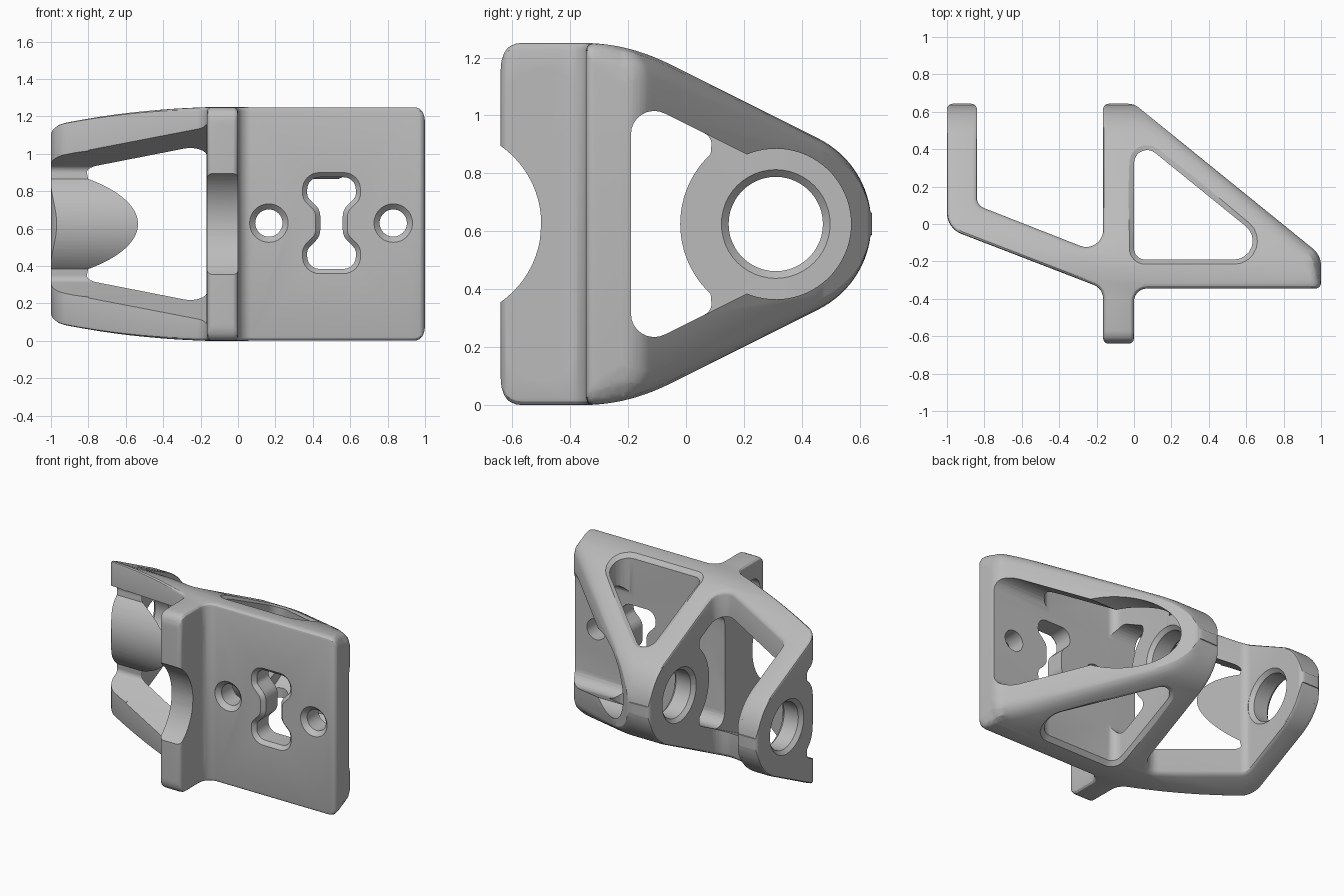
import bpy, bmesh, math
from mathutils import Vector

if "Cube" in bpy.data.objects:
    bpy.data.objects.remove(bpy.data.objects["Cube"], do_unlink=True)

HALF = 0.625          # half of the full height
EYE_Y, EYE_R = 0.31, 0.33   # centre and outer radius of the rounded end

grey = bpy.data.materials.new("satin grey")
grey.use_nodes = True
grey.diffuse_color = (0.5, 0.5, 0.5, 1)
grey.node_tree.nodes["Principled BSDF"].inputs["Base Color"].default_value = (0.5, 0.5, 0.5, 1)


def rounded(corners, bevel=0.025, steps=8):
    """Fillet (u, v, radius[, bevel]) corners; returns (point, bevel) pairs."""
    out = []
    for i, c in enumerate(corners):
        p, r = Vector(c[:2]), c[2]
        b = c[3] if len(c) > 3 else bevel
        if r == 0:
            out.append((p, b))
            continue
        d1 = (Vector(corners[i - 1][:2]) - p).normalized()
        d2 = (Vector(corners[(i + 1) % len(corners)][:2]) - p).normalized()
        half = d1.angle(d2) / 2
        mid = p + (d1 + d2).normalized() * r / math.sin(half)
        s, e = (p + d * r / math.tan(half) - mid for d in (d1, d2))
        a0 = math.atan2(s.y, s.x)
        turn = (math.atan2(e.y, e.x) - a0 + math.pi) % (2 * math.pi) - math.pi
        for k in range(steps + 1):
            a = a0 + turn * k / steps
            out.append((mid + r * Vector((math.cos(a), math.sin(a))), b))
    return out


def arc(u, v, r, start, end, n):
    angles = [math.radians(start + (end - start) * k / n) for k in range(n + 1)]
    return [(u + r * math.cos(a), v + r * math.sin(a), 0) for a in angles]


def loft(outline, levels, place):
    """Stack copies of an outline; a level is (w, inset factor, w shift factor)."""
    pts = [p for p, b in outline]
    n = len(pts)
    normals = []
    for i in range(n):
        e = (pts[(i + 1) % n] - pts[i]).normalized()
        normals.append(Vector((e.y, -e.x)))
    bm = bmesh.new()
    rings = []
    for w, inset, shift in levels:
        ring = []
        for i, (p, b) in enumerate(outline):
            miter = (normals[i - 1] + normals[i]) / (1 + normals[i - 1].dot(normals[i]))
            q = p - miter * b * inset
            ring.append(bm.verts.new(place(q.x, q.y, w + shift * b)))
        rings.append(ring)
    for low, high in zip(rings, rings[1:]):
        for i in range(n):
            j = (i + 1) % n
            bm.faces.new((low[i], low[j], high[j], high[i]))
    bm.faces.new(rings[0][::-1])
    bm.faces.new(rings[-1])
    return bm


def along_x(u, v, w): return Vector((w, u, v + HALF))
def along_y(u, v, w): return Vector((u, -w, v))
def along_z(u, v, w): return Vector((u, v, w))


def half_height(x, y):
    """Side silhouette: rounded front corner, flat, blend, taper, round end."""
    if y < -0.57:
        h = HALF - 0.07 + math.sqrt(max(0, 0.07 ** 2 - (y + 0.57) ** 2))
    elif y < -0.352:
        h = HALF
    elif y < -0.052:
        h = HALF - (y + 0.352) ** 2 / 1.2
    elif y < 0.458:
        h = 0.524 - 0.5 * y
    else:
        h = math.sqrt(max(0.0016, EYE_R ** 2 - (y - EYE_Y) ** 2))
    if x > 0.94:
        h -= 0.06 - math.sqrt(max(0, 0.06 ** 2 - (x - 0.94) ** 2))
    return h


def follow_silhouette(bm):
    """Slice finely, then scale every vertex to the side silhouette."""
    ys = [-0.57 - 0.07 * math.sin(k * math.pi / 12) for k in range(6)]
    ys += [-0.352 + 0.03 * k for k in range(11)]
    ys += [EYE_Y + EYE_R * math.sin(math.radians(a)) for a in range(27, 87, 4)]
    xs = [0.94 + 0.06 * math.sin(k * math.pi / 12) for k in range(6)]
    cuts = [((0, y, 0), (0, 1, 0)) for y in ys] + [((x, 0, 0), (1, 0, 0)) for x in xs]
    for co, no in cuts:
        bmesh.ops.bisect_plane(bm, geom=bm.verts[:] + bm.edges[:] + bm.faces[:],
                               dist=1e-5, plane_co=co, plane_no=no)
    for v in bm.verts:
        v.co.z = HALF + v.co.z * half_height(v.co.x, v.co.y) / HALF


def make(name, bm):
    bmesh.ops.triangulate(bm, faces=bm.faces[:])
    bmesh.ops.recalc_face_normals(bm, faces=bm.faces[:])
    mesh = bpy.data.meshes.new(name)
    bm.to_mesh(mesh)
    bm.free()
    mesh.materials.append(grey)
    obj = bpy.data.objects.new(name, mesh)
    bpy.context.scene.collection.objects.link(obj)
    return obj


# Bracket body: plan outline with side arm, cross plate, front plate and brace
plan = rounded([
    (-0.165, -0.64, 0.03), (0, -0.64, 0.03), (0, -0.345, 0.07),
    (1, -0.345, 0.03), (1, -0.167, 0.12, 0.08), (0, 0.643, 0.09, 0.07),
    (-0.165, 0.643, 0.03), (-0.165, -0.165, 0.09), (-0.84, 0.1, 0.06),
    (-0.84, 0.643, 0.03), (-1, 0.643, 0.03), (-1, -0.023, 0.12),
    (-0.165, -0.345, 0.08)])
steps = [math.radians(a) for a in (0, 30, 60, 90)]
top = [(HALF, 1 - math.cos(a), math.sin(a) - 1) for a in steps]
bottom = [(-w, i, -s) for w, i, s in reversed(top)]
body = loft(plan, bottom + top, along_z)
follow_silhouette(body)
bracket = make("bracket", body)

cutters = []

# Triangular opening through the height, with flared rims
tri = rounded([(0, -0.19, 0.06), (0.817, -0.19, 0.1), (0, 0.472, 0.07)])
bm = loft(tri, [(-0.65, -2, 0), (-0.6, 0, 0), (0.6, 0, 0), (0.65, -2, 0)], along_z)
follow_silhouette(bm)
cutters.append(make("triangle_cutter", bm))


def cut_through(name, corners, w0, w1):
    bm = loft(rounded(corners), [(w0, 0, 0), (w1, 0, 0)], along_x)
    cutters.append(make(name, bm))


# Side windows: around the eyes, through the brace, and through the sloped arm
cut_through("eye_window_cutter",
            [(-0.19, -0.44, 0.08), (0.09, -0.30, 0.04)]
            + arc(EYE_Y, 0, EYE_R, 227, 133, 24)
            + [(0.09, 0.30, 0.04), (-0.19, 0.44, 0.08)], -1.1, 0.02)
cut_through("brace_window_cutter",
            [(-0.19, -0.44, 0.08)] + arc(EYE_Y, 0, 0.26, -112.6, 112.6, 48)
            + [(-0.19, 0.44, 0.08)], 0.002, 1.1)
cut_through("arm_window_cutter",
            [(-0.5, -0.595, 0), (-0.05, -0.37, 0), (-0.05, 0.37, 0), (-0.5, 0.595, 0)],
            -0.8, -0.168)

# Curved notch in the front tab
cut_through("notch_cutter", arc(-0.83, 0, 0.33, 0, 350, 70), -0.3, 0.2)


def drill(name, u, v, profile, place):
    """Round hole whose profile is (w, radius) pairs."""
    circle = [(Vector(c[:2]), 1) for c in arc(u, v, 1, 0, 352.5, 47)]
    bm = loft(circle, [(w, 1 - r * math.cos(math.pi / 48), 0) for w, r in profile], place)
    cutters.append(make(name, bm))


# Main bore with chamfered rims on both plates
drill("bore_cutter", EYE_Y, 0,
      [(-1.1, 0.19), (-1, 0.19), (-0.975, 0.165), (-0.865, 0.165), (-0.84, 0.19),
       (-0.165, 0.19), (-0.14, 0.165), (-0.025, 0.165), (0, 0.19), (0.1, 0.19)], along_x)

# Countersunk tab holes
for side in (-1, 1):
    drill("tab_hole_cutter", -0.5, side * 0.418,
          [(-0.3, 0.085), (-0.04, 0.085), (0, 0.125), (0.15, 0.125)], along_x)

# Front plate holes
for x in (0.165, 0.83):
    drill("plate_hole_cutter", x, 0.63,
          [(0.1, 0.075), (0.315, 0.075), (0.345, 0.105), (0.4, 0.105)], along_y)

# Waisted slot in the front plate
right_half = [(0.155, -0.27, 0.09), (0.155, -0.13, 0.07), (0.085, -0.06, 0.06),
              (0.085, 0.06, 0.06), (0.155, 0.13, 0.07), (0.155, 0.27, 0.09)]
slot = [(0.5 + s * x, 0.63 + s * z, r) for s in (1, -1) for x, z, r in right_half]
bm = loft(rounded(slot), [(0.1, 1, 0), (0.32, 1, 0), (0.345, 0, 0), (0.4, 0, 0)], along_y)
cutters.append(make("slot_cutter", bm))

# Apply every cut, then remove the cutters
bpy.ops.object.select_all(action='DESELECT')
bpy.context.view_layer.objects.active = bracket
bracket.select_set(True)
for cutter in cutters:
    mod = bracket.modifiers.new(cutter.name, 'BOOLEAN')
    mod.operation = 'DIFFERENCE'
    mod.solver = 'EXACT'
    mod.object = cutter
    bpy.ops.object.modifier_apply(modifier=mod.name)
    bpy.data.objects.remove(cutter, do_unlink=True)
bpy.ops.object.shade_smooth_by_angle(angle=math.radians(25))
